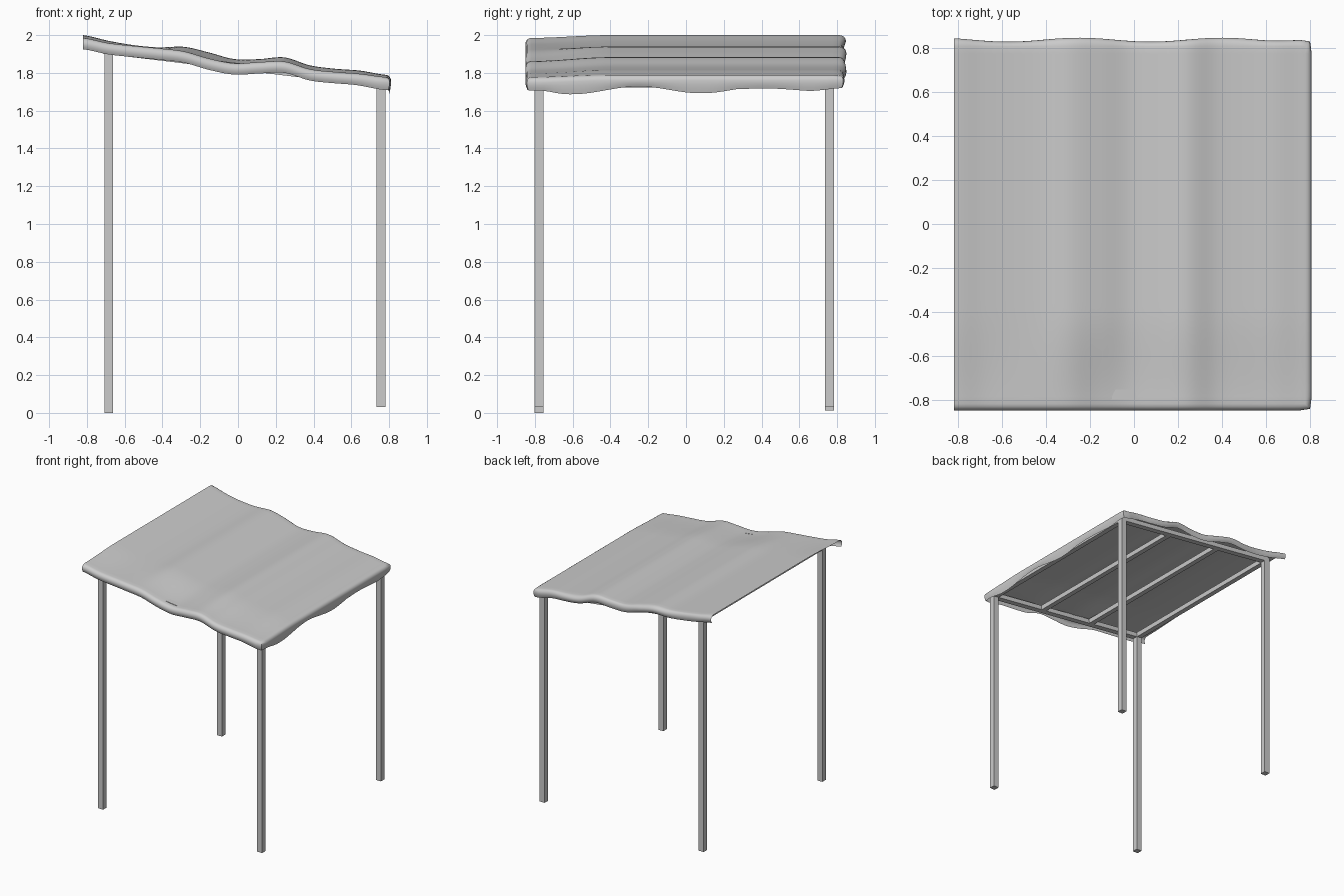
import bpy
import bmesh
import math

cube = bpy.data.objects.get("Cube")
if cube:
    bpy.data.objects.remove(cube)

LEFT, RIGHT, FRONT, BACK = -0.82, 0.78, -0.82, 0.81
POST, RAIL, SLOPE = 0.046, 0.036, 0.12
RIDGES = [2.0, 1.97, 1.947, 1.935, 1.938, 1.908, 1.873,
          1.873, 1.882, 1.84, 1.822, 1.812, 1.79]
FRONT_SAG = [0.015, 0.012, 0.004, 0.005, 0.024, 0.032, 0.022,
             0.016, 0.022, 0.02, 0.017, 0.017, 0.012]


def curve(values, t):
    """Smooth curve through evenly spaced values, t from 0 to 1."""
    last = len(values) - 1
    i = min(int(t * last), last - 1)
    f = t * last - i
    a, b, c, d = (values[max(0, min(last, k))] for k in range(i - 1, i + 3))
    return b + 0.5 * f * (c - a + f * (2*a - 5*b + 4*c - d + f * (3*(b - c) + d - a)))


def cloth_height(x, y):
    t = (x - LEFT) / (RIGHT - LEFT)
    f = max(0, min(1, (-0.4 - y) / 0.42))
    return curve(RIDGES, t) - curve(FRONT_SAG, t) * f * f * (3 - 2 * f)


def frame_height(x):
    """Underside of the sloping frame."""
    return 1.9 - SLOPE * (x + 0.7)


def bar(name, center, size, tilt=0):
    bpy.ops.mesh.primitive_cube_add(size=1, location=center, rotation=(0, tilt, 0))
    ob = bpy.context.object
    ob.name = name
    ob.scale = size
    return ob


# Four posts, each with its own foot level
for name, x, y, foot in (("front_right_post", -0.685, -0.778, 0),
                         ("back_right_post", -0.685, 0.76, 0.012),
                         ("front_left_post", 0.757, -0.778, 0.03),
                         ("back_left_post", 0.757, 0.76, 0.03)):
    top = frame_height(x) + 0.015
    bar(name, (x, y, (top + foot) / 2), (POST, POST, top - foot))

# Sloping side rails and level cross rails
angle = math.atan(SLOPE)
mid_x = (0.757 - 0.685) / 2
for name, y in (("front_rail", -0.778), ("back_rail", 0.76)):
    bar(name, (mid_x, y, frame_height(mid_x) + RAIL / 2),
        (1.5, POST, RAIL), angle)
for i in range(4):
    x = -0.685 + i * 1.442 / 3
    bar(f"cross_rail_{i + 1}", (x, -0.009, frame_height(x) + RAIL / 2),
        (POST, 1.538, RAIL), angle)

# Rippled cloth top
NX, NY, ROUND = 64, 48, 0.03
bm = bmesh.new()
grid = []
for j in range(NY + 1):
    y = FRONT + (BACK - FRONT) * j / NY
    row = []
    for i in range(NX + 1):
        x = LEFT + (RIGHT - LEFT) * i / NX
        row.append(bm.verts.new((x, y, cloth_height(x, y))))
    grid.append(row)
for j in range(NY):
    for i in range(NX):
        bm.faces.new((grid[j][i], grid[j][i + 1], grid[j + 1][i + 1], grid[j + 1][i]))

# Rounded hem hanging on the front, low side and back
path = ([(v, 0, -1) for v in grid[0][:-1]] + [(grid[0][-1], 0.75, -0.75)]
        + [(row[-1], 1, 0) for row in grid[1:-1]] + [(grid[-1][-1], 0.75, 0.75)]
        + [(v, 0, 1) for v in reversed(grid[-1][:-1])])


def hem_drop(x, y, sx):
    if not sx:
        blend = max(0, (x - 0.6) / 0.18)
        return 0.06 + 0.01 * blend
    wave = 0.018 if y < 0.3 else 0.008
    edge = min(1, (y - FRONT) / 0.15, (BACK - y) / 0.15)
    return 0.07 + edge * (0.01 + wave * math.cos(math.tau * (y - 0.08) / 0.66))


def hem_point(v, sx, sy, step):
    x, y, z = v.co
    drop = hem_drop(x, y, sx)
    if step <= 4:
        a = step / 4 * math.pi / 2
        out, down = ROUND * math.sin(a), ROUND * (1 - math.cos(a))
    else:
        f = (step - 4) / 3
        out, down = ROUND - 0.01 * f * f, ROUND + (drop - ROUND) * f
    bulge = 1
    if sy > 0 and not sx:
        bulge += 0.3 * math.cos(math.tau * (x + 0.25) / 0.65) * min(1, (0.78 - x) * 5)
    return (x + sx * out, y + sy * out * bulge, z - down)


ring = [v for v, sx, sy in path]
for step in range(1, 8):
    new = [bm.verts.new(hem_point(v, sx, sy, step)) for v, sx, sy in path]
    for k in range(len(path) - 1):
        bm.faces.new((ring[k], new[k], new[k + 1], ring[k + 1]))
    ring = new

mesh = bpy.data.meshes.new("cloth_canopy")
bm.to_mesh(mesh)
bm.free()
canopy = bpy.data.objects.new("cloth_canopy", mesh)
bpy.context.collection.objects.link(canopy)
bpy.ops.object.select_all(action='DESELECT')
canopy.select_set(True)
bpy.context.view_layer.objects.active = canopy
bpy.ops.object.shade_smooth_by_angle(angle=math.radians(60))
